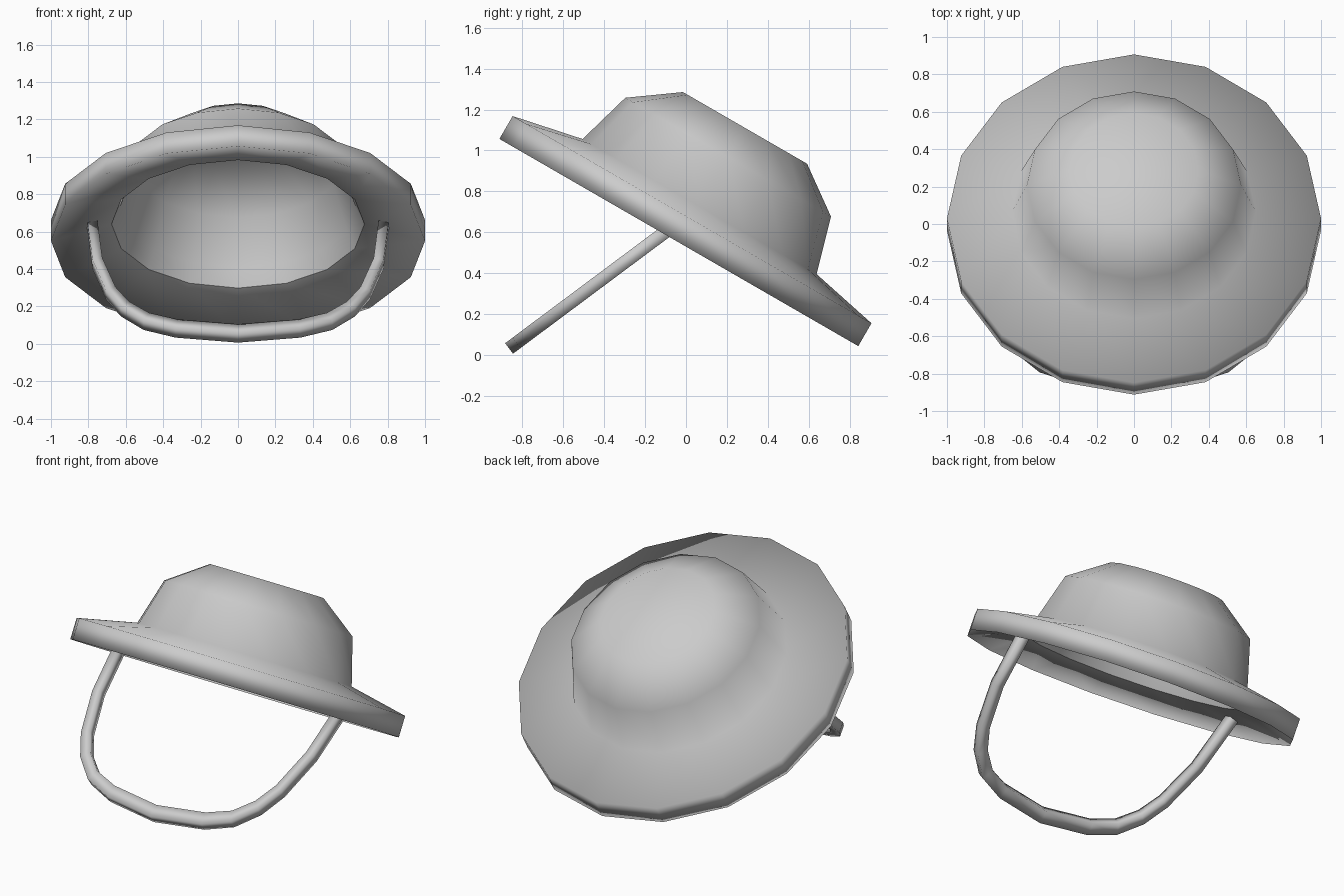
import bpy, bmesh, math
from mathutils import Vector, Matrix

cube = bpy.data.objects.get("Cube")
if cube:
    bpy.data.objects.remove(cube, do_unlink=True)

grey = bpy.data.materials.new("plain_grey")
grey.use_nodes = True
colour = (0.6, 0.6, 0.6, 1)
grey.diffuse_color = colour
grey.node_tree.nodes["Principled BSDF"].inputs["Base Color"].default_value = colour


def make_object(name, bm):
    """Turn a bmesh into a smooth shaded grey object."""
    bmesh.ops.recalc_face_normals(bm, faces=bm.faces)
    for face in bm.faces:
        face.smooth = True
    mesh = bpy.data.meshes.new(name)
    bm.to_mesh(mesh)
    bm.free()
    mesh.materials.append(grey)
    obj = bpy.data.objects.new(name, mesh)
    bpy.context.collection.objects.link(obj)
    return obj


def bridge(bm, lower, upper):
    """Join two rings of vertices with quads."""
    n = len(lower)
    return [bm.faces.new((lower[i], lower[(i + 1) % n], upper[(i + 1) % n], upper[i]))
            for i in range(n)]


# Hat: crown, brim, rim, underside and inner lining as (radius, height)
SIDES = 16
profile = [(0.346, 0.647), (0.573, 0.482), (0.652, 0.203), (1.0, 0.129),
           (1.0, 0.0), (0.676, 0.104), (0.632, 0.203), (0.553, 0.468), (0.335, 0.625)]
HOLE = 5
bm = bmesh.new()
rings = []
for radius, height in profile:
    ring = []
    for i in range(SIDES):
        a = math.tau * i / SIDES
        ring.append(bm.verts.new((radius * math.cos(a), 1.013 * radius * math.sin(a), height)))
    rings.append(ring)
for first, second in zip(rings, rings[1:]):
    bridge(bm, first, second)

# Close the crown top outside and inside
for ring in (rings[0], rings[-1]):
    centre = bm.verts.new((0, 0, ring[0].co.z))
    for i in range(SIDES):
        bm.faces.new((ring[i], ring[(i + 1) % SIDES], centre))

# Keep the head opening crisp
opening = set(rings[HOLE])
for edge in bm.edges:
    if set(edge.verts) <= opening:
        edge.smooth = False

# Tilt the hat down towards the back
tilt = Matrix.Translation((0, -0.035, 0.55)) @ Matrix.Rotation(math.radians(-30), 4, 'X')
bm.transform(tilt)
make_object("hat", bm)

# Chin strap: half path as (x, height), mirrored, lying in a sloping plane
half = [(0.78, 0.645), (0.752, 0.43), (0.68, 0.27), (0.605, 0.187),
        (0.49, 0.12), (0.327, 0.082)]
path = half + [(0, 0.056)] + [(-x, z) for x, z in reversed(half)]
along = Vector((0, 0.802, 0.598))
across = Vector((0, -0.598, 0.802))
low_point = Vector((0, -0.833, 0.056))
flat = [Vector((x, (z - low_point.z) / along.z)) for x, z in path]
bm = bmesh.new()
rings = []
for i, p in enumerate(flat):
    tangent = (flat[min(i + 1, len(flat) - 1)] - flat[max(i - 1, 0)]).normalized()
    side = Vector((-tangent.y * 0.027, tangent.x * 0.04))
    ring = []
    for s, t in ((-1, -1), (1, -1), (1, 1), (-1, 1)):
        q = p + side * s
        ring.append(bm.verts.new(low_point + Vector((q.x, 0, 0)) + along * q.y + across * 0.032 * t))
    rings.append(ring)
for first, second in zip(rings, rings[1:]):
    bridge(bm, first, second)
bm.faces.new(rings[0])
bm.faces.new(rings[-1])
make_object("chin_strap", bm)
